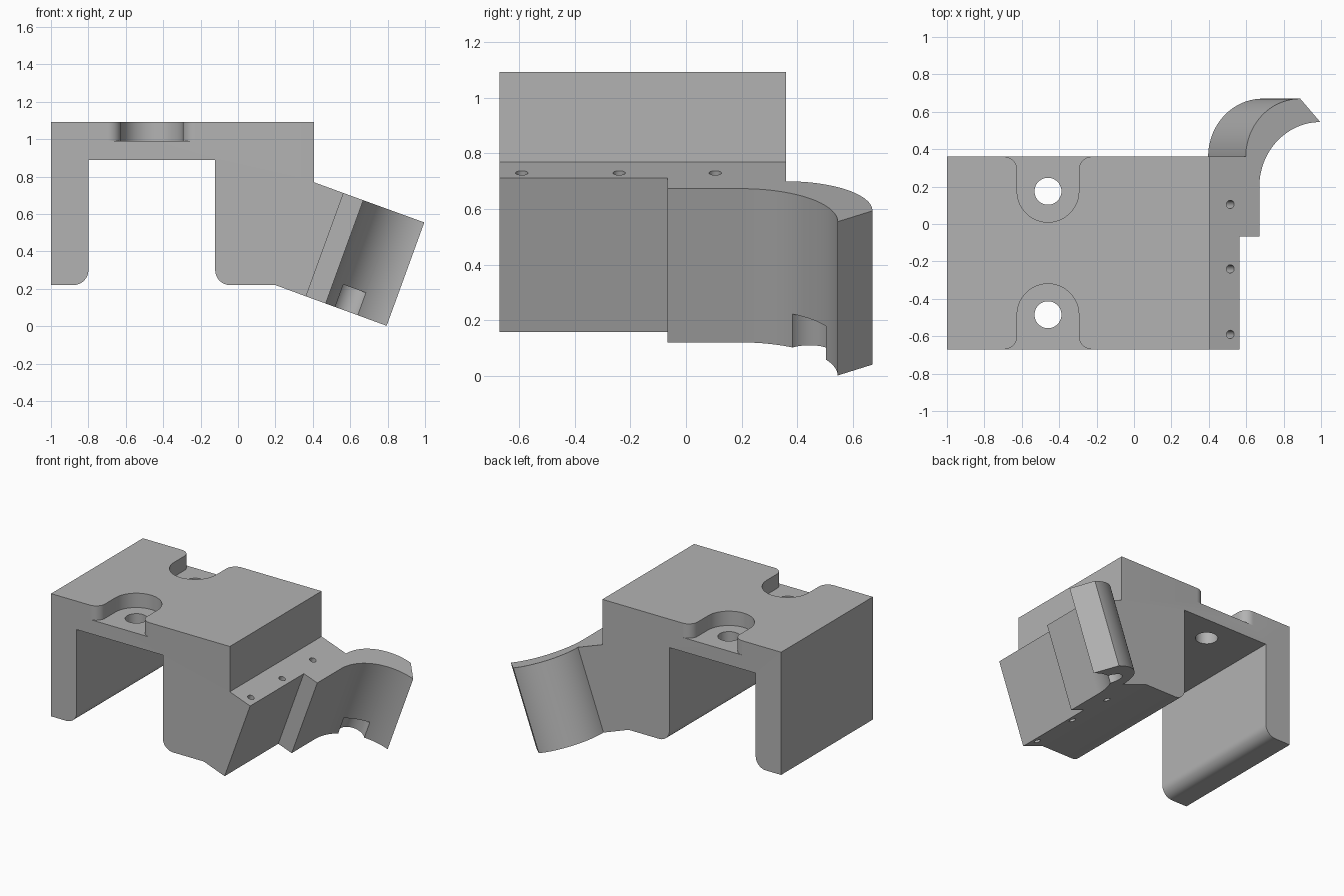
import bpy, bmesh
from math import sin, cos, radians, pi
from mathutils import Vector

cube = bpy.data.objects.get("Cube")
if cube:
    bpy.data.objects.remove(cube, do_unlink=True)

grey = bpy.data.materials.new("plain grey")
grey.use_nodes = True
colour = (0.45, 0.45, 0.45, 1)
grey.diffuse_color = colour
grey.node_tree.nodes["Principled BSDF"].inputs["Base Color"].default_value = colour

# Tilted frame of the sloping shelf: U runs outward, V runs down its face
TILT = radians(20)
U = Vector((cos(TILT), 0, -sin(TILT)))
V = Vector((-sin(TILT), 0, -cos(TILT)))
X, Y, Z = Vector((1, 0, 0)), Vector((0, 1, 0)), Vector((0, 0, 1))
CORNER = Vector((0.405, 0, 0.77))
DEPTH = 0.588
BACK, FRONT = 0.36, -0.67


def arc(cx, cy, r, start, end, n=24):
    """Points on an arc, angles in degrees."""
    angles = [radians(start + (end - start) * i / n) for i in range(n + 1)]
    return [(cx + r * cos(a), cy + r * sin(a)) for a in angles]


def prism(name, points, origin, a, b, sweep):
    """Extrude a flat outline, given along axes a and b, by the vector sweep."""
    bm = bmesh.new()
    face = bm.faces.new([bm.verts.new(origin + a * p + b * q) for p, q in points])
    moved = bmesh.ops.extrude_face_region(bm, geom=[face])["geom"]
    bmesh.ops.translate(bm, vec=sweep,
                        verts=[g for g in moved if isinstance(g, bmesh.types.BMVert)])
    bmesh.ops.recalc_face_normals(bm, faces=bm.faces)
    mesh = bpy.data.meshes.new(name)
    bm.to_mesh(mesh)
    bm.free()
    obj = bpy.data.objects.new(name, mesh)
    obj.data.materials.append(grey)
    bpy.context.collection.objects.link(obj)
    return obj


def activate(obj):
    bpy.ops.object.select_all(action='DESELECT')
    obj.select_set(True)
    bpy.context.view_layer.objects.active = obj


def cut(target, cutter):
    """Subtract the cutter and discard it."""
    cutter.hide_render = True
    mod = target.modifiers.new("cut", 'BOOLEAN')
    mod.operation, mod.solver, mod.object = 'DIFFERENCE', 'EXACT', cutter
    activate(target)
    bpy.ops.object.modifier_apply(modifier=mod.name)
    bpy.data.objects.remove(cutter, do_unlink=True)


def hole(name, centre, r, a, b, sweep):
    return prism(name, arc(0, 0, r, 0, 360, 48)[:-1], centre, a, b, sweep)


# Bracket body: two legs, a bridge and the sloping shelf
shelf_end = CORNER + U * 0.17
shelf_foot = shelf_end + V * DEPTH
outline = [(-1, 0.22)] + arc(-0.88, 0.30, 0.08, -90, 0, 12)
outline += [(-0.8, 0.89), (-0.122, 0.89)] + arc(-0.042, 0.30, 0.08, 180, 270, 12)
outline += [(0.2, 0.22), (shelf_foot.x, shelf_foot.z), (shelf_end.x, shelf_end.z),
            (0.405, 0.77), (0.405, 1.092), (-1, 1.092)]
body = prism("bracket_body", outline, Y * FRONT, X, Z, Y * (BACK - FRONT))

# Screw recesses open to the back and front edges, with rounded mouths
R, LIP, REACH = 0.165, 0.07, 0.185
for edge, side in ((BACK, 1), (FRONT, -1)):
    pocket = arc(0, 0, R, -180, 0, 40)
    pocket += arc(R + LIP, REACH - LIP, LIP, 180, 90, 12)
    pocket += [(R + LIP, REACH + 0.1), (-R - LIP, REACH + 0.1)]
    pocket += arc(-R - LIP, REACH - LIP, LIP, 90, 0, 12)
    centre = Vector((-0.46, edge - side * REACH, 0.99))
    cut(body, prism("recess_cutter", pocket, centre, X, Y * side, Z * 0.3))
    cut(body, hole("screw_cutter", centre - Z * 0.2, 0.072, X, Y, Z * 0.4))

# Three pin holes down through the shelf
for y in (0.105, -0.24, -0.59):
    start = CORNER + U * 0.117 + Y * y - V * 0.1
    cut(body, hole("pin_cutter", start, 0.022, U, Y, V * (DEPTH + 0.2)))

# Curved fin fixed to the shelf, sweeping outward at the back
fin_outline = [(0.17, -0.067), (0.282, -0.067)]
fin_outline += arc(0.629, 0.198, 0.347, 180, 90, 32)
fin_outline += arc(0.629 - 0.114, BACK, 0.31, 90, 180, 32)
fin_outline += [(0.17, BACK)]
fin = prism("curved_fin", fin_outline, CORNER, U, Y, V * DEPTH)

# Round notch in the foot of the fin
notch = CORNER + U * 0.4 + Y * 0.4435 + V * (DEPTH - 0.128)
cut(fin, hole("notch_cutter", notch, 0.088, U, Y, V * 0.3))

for obj in (body, fin):
    activate(obj)
    bpy.ops.object.shade_smooth_by_angle(angle=radians(30))
